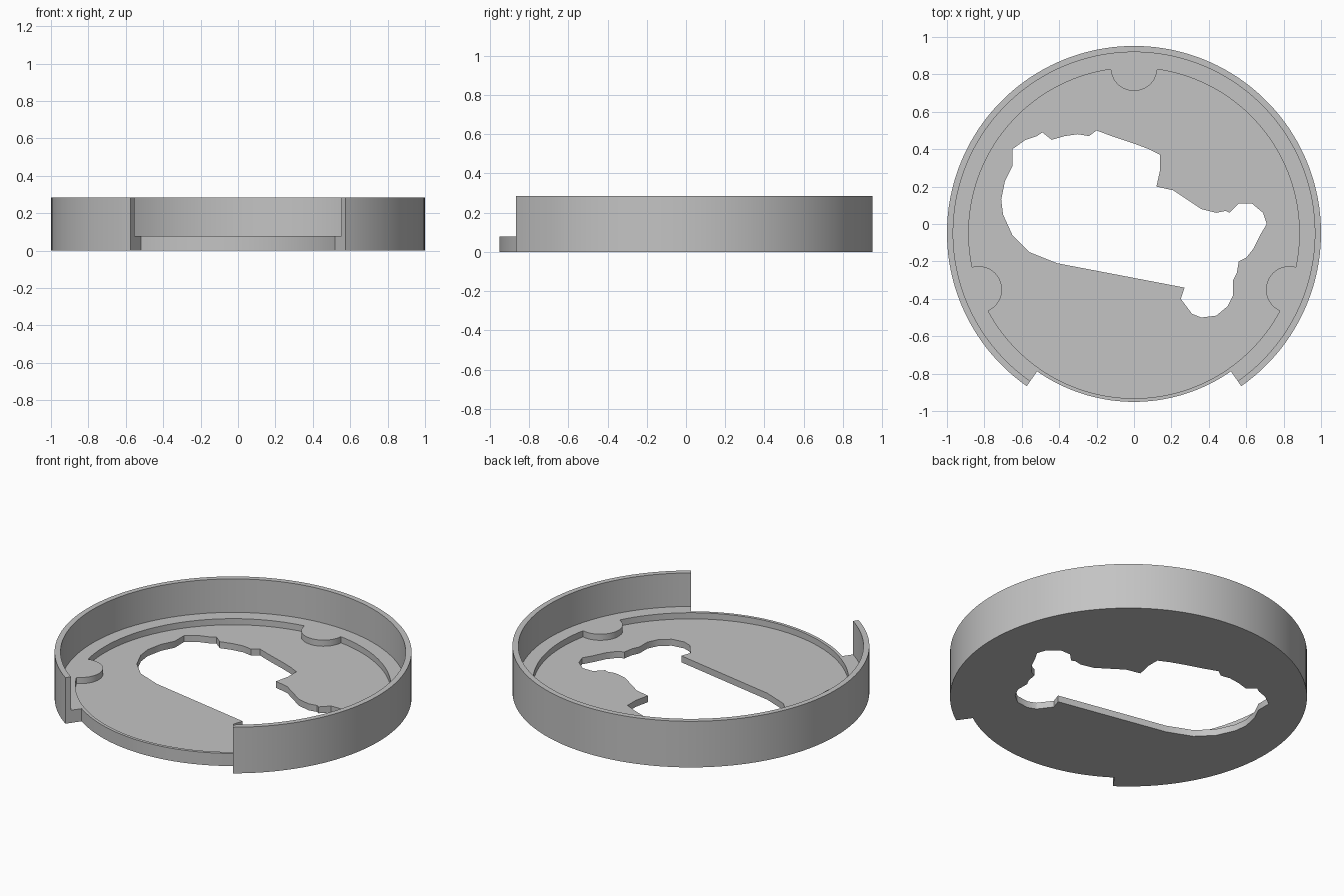
import bpy, bmesh
from math import radians, cos, sin, acos, asin, degrees

if "Cube" in bpy.data.objects:
    bpy.data.objects.remove(bpy.data.objects["Cube"])

CENTRE_Y = -0.048
OUTER, WALL_INNER, LIP, RECESS = 1.0, 0.967, 0.903, 0.884
FLOOR_Z, LEDGE_Z, TOP_Z = 0.04, 0.078, 0.285
TAB_RADIUS = 0.125
NOTCH_START, NOTCH_END = -125, -55      # front opening, in degrees


def arc(radius, start, end, steps, cx=0, cy=CENTRE_Y):
    """Points along an arc, both ends included."""
    points = []
    for i in range(steps + 1):
        a = radians(start + (end - start) * i / steps)
        points.append((cx + radius * cos(a), cy + radius * sin(a)))
    return points


def recess_outline():
    """Circle interrupted by three round tabs that reach inwards."""
    half = degrees(2 * asin(TAB_RADIUS / (2 * RECESS)))
    sweep = degrees(acos(TAB_RADIUS / (2 * RECESS)))
    points, begin = [], -90
    for tab in (-20, 90, 200):
        points += arc(RECESS, begin, tab - half, 36)[:-1]
        cx = RECESS * cos(radians(tab))
        cy = CENTRE_Y + RECESS * sin(radians(tab))
        points += arc(TAB_RADIUS, tab + 180 + sweep, tab + 180 - sweep, 20, cx, cy)[:-1]
        begin = tab + half
    return points + arc(RECESS, begin, 270, 36)[:-1]


def cap(bm, loops, z):
    """Flat face at height z; later loops are holes in the first."""
    edges = []
    for loop in loops:
        verts = [bm.verts.new((x, y, z)) for x, y in loop]
        edges += [bm.edges.new((verts[i - 1], verts[i])) for i in range(len(verts))]
    bmesh.ops.triangle_fill(bm, edges=edges, use_beauty=True)


def skirt(bm, loop, low, high):
    """Vertical wall following a closed loop."""
    bottom = [bm.verts.new((x, y, low)) for x, y in loop]
    top = [bm.verts.new((x, y, high)) for x, y in loop]
    for i in range(len(loop)):
        bm.faces.new((bottom[i - 1], bottom[i], top[i], top[i - 1]))


# Irregular floor opening, in hundredths of a unit
opening = [(x / 100, y / 100) for x, y in (
    (-65, 40), (-58, 45), (-52, 47), (-49, 49), (-44, 45), (-37, 47), (-30, 48),
    (-24, 47), (-20, 50), (-12, 47), (0, 43), (8, 40), (14, 37), (14, 29),
    (12, 20), (21, 18), (30, 12), (36, 8), (44, 6), (49, 7), (51, 6), (56, 11),
    (63, 11), (69, 6), (71, 0), (68, -5), (64, -13), (60, -18), (56, -20),
    (55, -26), (53, -30), (53, -38), (50, -44), (44, -49), (36, -50), (31, -48),
    (25, -40), (27, -34), (-41, -21), (-56, -15), (-65, -6), (-70, 5),
    (-71, 13), (-69, 23), (-65, 31))]

# Outlines shared by the floor, ledge and wall
wall_end = NOTCH_START + 360
outer_arc = arc(OUTER, NOTCH_END, wall_end, 120)
inner_arc = arc(WALL_INNER, NOTCH_END, wall_end, 120)
lip_arc = arc(LIP, NOTCH_START, NOTCH_END, 36)
base = outer_arc + [inner_arc[-1]] + lip_arc + [inner_arc[0]]
ledge = inner_arc + lip_arc
wall = outer_arc + inner_arc[::-1]
recess = recess_outline()

bm = bmesh.new()
# Floor with its opening
cap(bm, [base, opening], 0)
skirt(bm, opening, 0, FLOOR_Z)
cap(bm, [recess, opening], FLOOR_Z)
# Raised ledge with tabs
skirt(bm, recess, FLOOR_Z, LEDGE_Z)
cap(bm, [ledge, recess], LEDGE_Z)
skirt(bm, base, 0, LEDGE_Z)
# Tall rim, open at the front
skirt(bm, wall, LEDGE_Z, TOP_Z)
cap(bm, [wall], TOP_Z)

bmesh.ops.remove_doubles(bm, verts=bm.verts[:], dist=0.0002)
bmesh.ops.recalc_face_normals(bm, faces=bm.faces[:])
mesh = bpy.data.meshes.new("round_tray")
bm.to_mesh(mesh)
bm.free()

# Plain grey material
grey = bpy.data.materials.new("light_grey")
grey.use_nodes = True
colour = (0.55, 0.55, 0.55, 1)
grey.diffuse_color = colour
grey.node_tree.nodes["Principled BSDF"].inputs["Base Color"].default_value = colour
mesh.materials.append(grey)

tray = bpy.data.objects.new("round_tray", mesh)
bpy.context.collection.objects.link(tray)
bpy.ops.object.select_all(action='DESELECT')
tray.select_set(True)
bpy.context.view_layer.objects.active = tray
bpy.ops.object.shade_smooth_by_angle(angle=radians(30))
